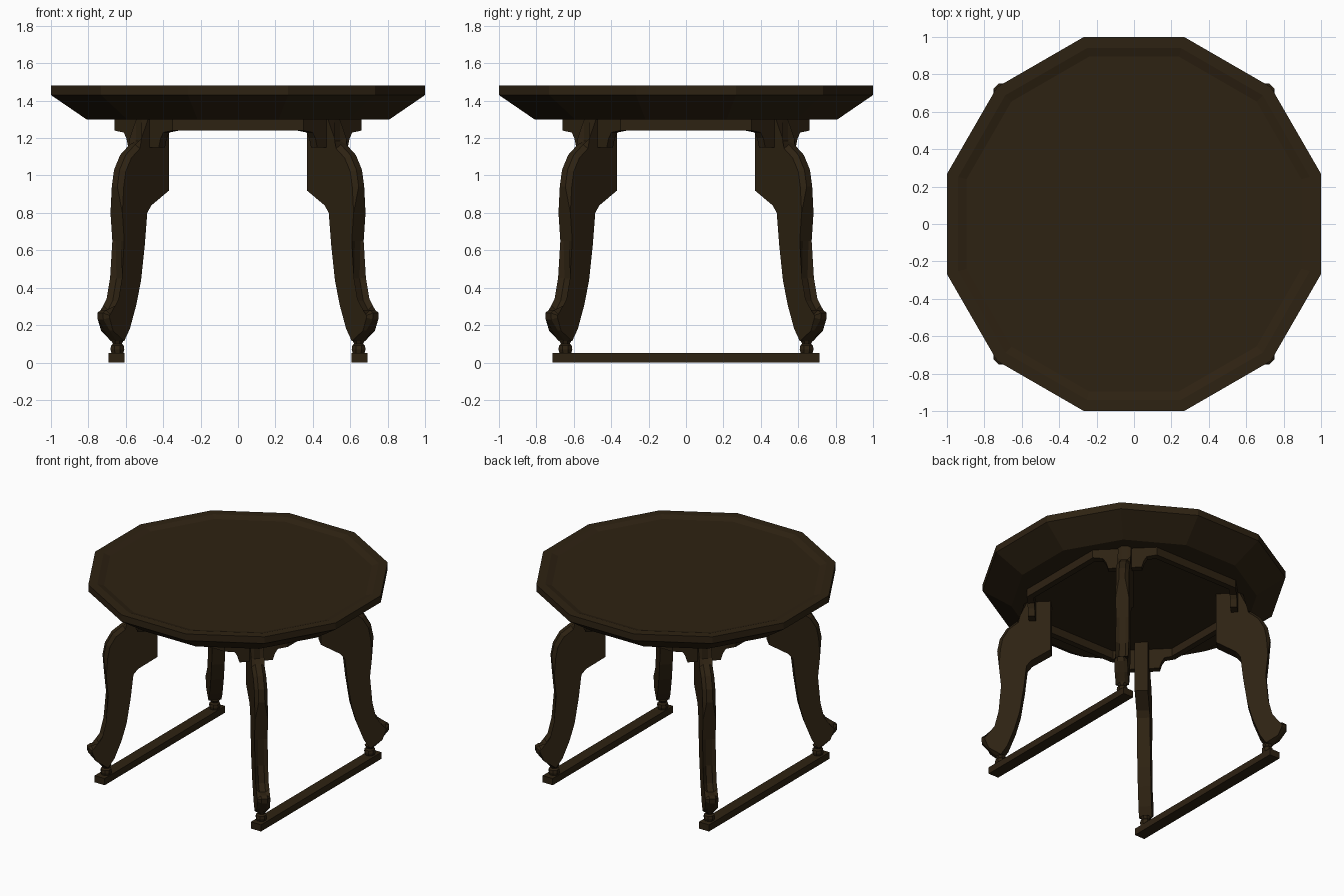
import bpy, bmesh, math
from mathutils import Matrix, Vector

if "Cube" in bpy.data.objects:
    bpy.data.objects.remove(bpy.data.objects["Cube"])

wood = bpy.data.materials.new("dark_brown_wood")
wood.diffuse_color = (0.027, 0.016, 0.006, 1)
wood.use_nodes = True
wood.node_tree.nodes["Principled BSDF"].inputs["Base Color"].default_value = wood.diffuse_color


def finish(bm, name):
    bmesh.ops.recalc_face_normals(bm, faces=bm.faces)
    me = bpy.data.meshes.new(name)
    bm.to_mesh(me)
    bm.free()
    me.materials.append(wood)
    ob = bpy.data.objects.new(name, me)
    bpy.context.collection.objects.link(ob)
    return ob


def stack(name, rings, n, turn=0.0, centre=(0, 0)):
    """Closed solid of n-sided rings (apothem, z)."""
    bm = bmesh.new()
    loops = []
    for a, z in rings:
        r = a / math.cos(math.pi / n)
        loops.append([bm.verts.new((centre[0] + r * math.cos(turn + 2 * math.pi * i / n),
                                    centre[1] + r * math.sin(turn + 2 * math.pi * i / n), z))
                      for i in range(n)])
    for lo, hi in zip(loops, loops[1:]):
        for i in range(n):
            j = (i + 1) % n
            bm.faces.new((lo[i], lo[j], hi[j], hi[i]))
    bm.faces.new(loops[0])
    bm.faces.new(loops[-1])
    return finish(bm, name)


def prism(points, axis):
    """Extrude a closed 3D outline along axis, centred on the outline."""
    bm = bmesh.new()
    a = [bm.verts.new(Vector(p) - Vector(axis) / 2) for p in points]
    b = [bm.verts.new(Vector(p) + Vector(axis) / 2) for p in points]
    n = len(points)
    bm.faces.new(a)
    bm.faces.new(b)
    for i in range(n):
        j = (i + 1) % n
        bm.faces.new((a[i], a[j], b[j], b[i]))
    return bm, a, b


# Twelve-sided top with undercut edge and shallow recess
stack("table_top", [(0.81, 1.30), (1.0, 1.43), (1.0, 1.48), (0.94, 1.48),
                    (0.895, 1.465)], 12, math.pi / 12)

# Eight-sided apron ring under the top
bm = bmesh.new()
loops = []
for a, b, z in [(0.66, 0.35, 1.24), (0.66, 0.35, 1.302),
                (0.615, 0.332, 1.302), (0.615, 0.332, 1.24)]:
    loops.append([bm.verts.new((x, y, z)) for x, y in
                  [(a, -b), (a, b), (b, a), (-b, a), (-a, b), (-a, -b), (-b, -a), (b, -a)]])
for k in range(4):
    lo, hi = loops[k], loops[(k + 1) % 4]
    for i in range(8):
        j = (i + 1) % 8
        bm.faces.new((lo[i], lo[j], hi[j], hi[i]))
finish(bm, "apron_ring")

# Leg profile as (front view x, z): curved outer edge, then inner edge
outer = [(0.55, 1.30), (0.55, 1.185), (0.585, 1.165), (0.635, 1.11), (0.668, 1.03), (0.68, 0.94),
         (0.67, 0.80), (0.66, 0.65), (0.655, 0.45), (0.675, 0.33), (0.70, 0.28),
         (0.74, 0.28), (0.757, 0.265), (0.755, 0.23), (0.72, 0.17), (0.685, 0.115)]
inner = [(0.61, 0.115), (0.58, 0.18), (0.545, 0.31), (0.52, 0.44), (0.50, 0.63),
         (0.487, 0.80), (0.465, 0.84), (0.37, 0.92), (0.37, 1.30)]
R2 = math.sqrt(2)
profile = [((x - 0.02) * R2, 0, z) for x, z in outer] + [((x + 0.03) * R2, 0, z) for x, z in inner]
# Bracket drop as (tangential distance, z)
half = [(0.22, 1.24), (0.15, 1.23), (0.13, 1.20), (0.115, 1.15)]
drop = half + [(-s, z) for s, z in reversed(half)] + [(-0.22, 1.30), (0.22, 1.30)]

for k, side in enumerate(["back_right", "back_left", "front_left", "front_right"]):
    ang = math.pi / 4 + k * math.pi / 2
    rot = Matrix.Rotation(ang, 4, 'Z')
    # Cabriole leg with chamfered outer edge
    bm, a, b = prism(profile, (0, 0.09, 0))
    m = len(outer)
    edges = [bm.edges.get((v[i], v[i + 1])) for v in (a, b) for i in range(m - 1)]
    bmesh.ops.bevel(bm, geom=edges, offset=0.024, segments=1, affect='EDGES', clamp_overlap=True)
    bm.transform(rot)
    finish(bm, side + "_leg")
    # Shaped bracket behind the leg
    bm, a, b = prism([(0.691, s, z) for s, z in drop], (0.047, 0, 0))
    bm.transform(rot)
    finish(bm, side + "_apron_bracket")
    # Small turned foot
    cx, cy = 0.645 * math.copysign(1, math.cos(ang)), 0.645 * math.copysign(1, math.sin(ang))
    stack(side + "_foot", [(0.03, 0.045), (0.037, 0.07), (0.034, 0.09), (0.024, 0.10), (0.034, 0.12)],
          8, math.pi / 8, (cx, cy))

# Floor runners along the depth
for name, s in (("left_runner", -1), ("right_runner", 1)):
    x = 0.65 * s
    bm, a, b = prism([(x - 0.042, 0, 0), (x + 0.042, 0, 0), (x + 0.042, 0, 0.05), (x - 0.042, 0, 0.05)],
                     (0, 1.43, 0))
    finish(bm, name)
